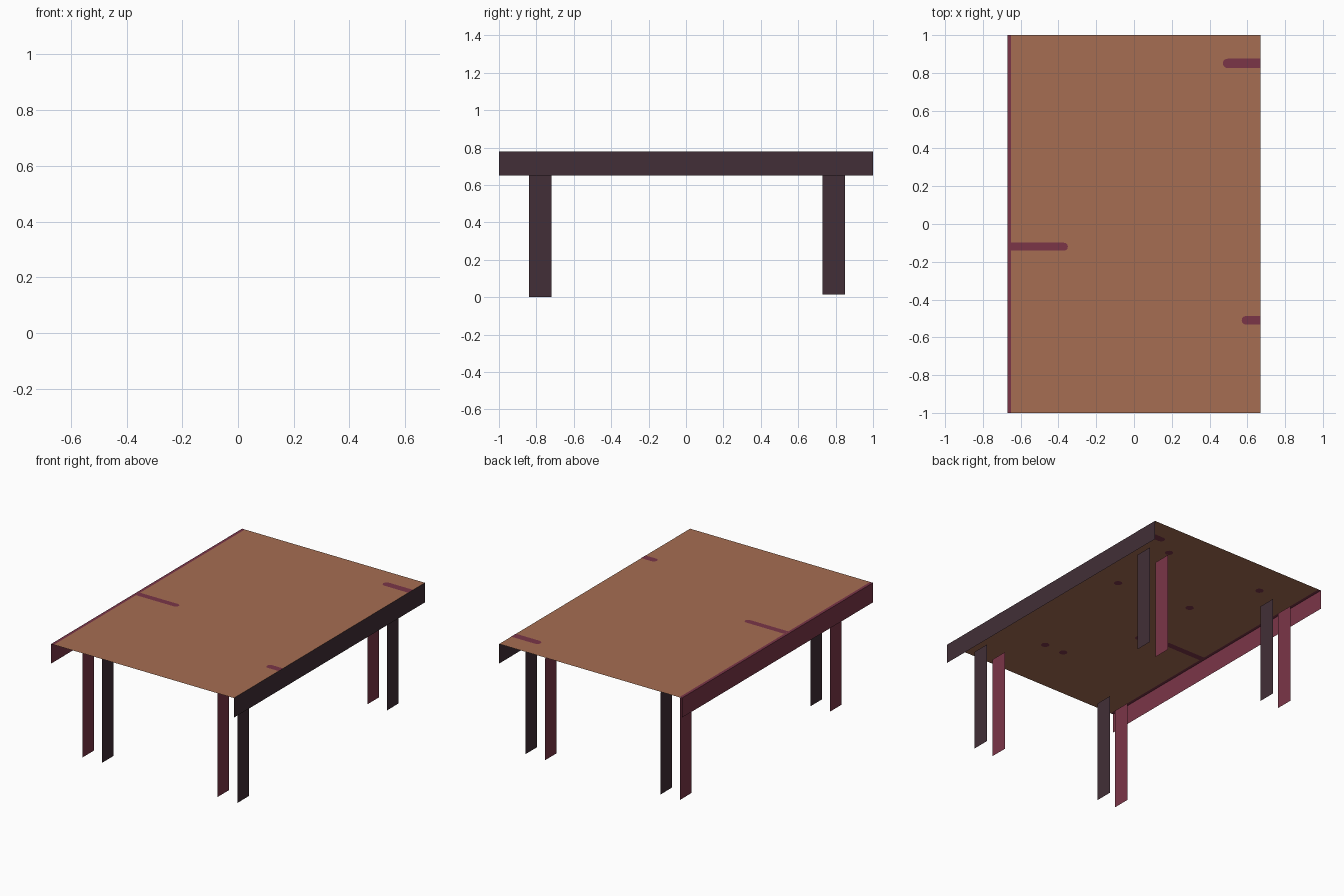
import bpy, bmesh, math

if "Cube" in bpy.data.objects:
    bpy.data.objects.remove(bpy.data.objects["Cube"])

def material(name, rgb):
    m = bpy.data.materials.new(name)
    m.diffuse_color = (*rgb, 1)
    m.use_nodes = True
    m.node_tree.nodes["Principled BSDF"].inputs["Base Color"].default_value = m.diffuse_color
    return m

BROWN = material("wood_brown", (0.38, 0.155, 0.085))
PLUM = material("plum", (0.197, 0.036, 0.064))
DARK = material("dark_umber", (0.054, 0.028, 0.038))

TOP = 0.78      # table height
HX = 0.67       # half width

def sheet(name, polys, mat):
    """One object made of flat single-sided polygons."""
    bm = bmesh.new()
    for pts in polys:
        bm.faces.new([bm.verts.new(p) for p in pts])
    me = bpy.data.meshes.new(name)
    bm.to_mesh(me)
    bm.free()
    me.materials.append(mat)
    ob = bpy.data.objects.new(name, me)
    bpy.context.collection.objects.link(ob)
    return ob

def flat(x0, x1, y0, y1, z):
    return [(x0, y0, z), (x1, y0, z), (x1, y1, z), (x0, y1, z)]

def upright(x, y0, y1, z0, z1, side):
    """Vertical panel facing +x (side 1) or -x (side -1)."""
    pts = [(x, y0, z0), (x, y1, z0), (x, y1, z1), (x, y0, z1)]
    return pts if side > 0 else pts[::-1]

def disc(x, y, r, z, n=12):
    return [(x + r * math.cos(2 * math.pi * i / n),
             y + r * math.sin(2 * math.pi * i / n), z) for i in range(n)]

def slot(tip, edge, y, r, z, n=6):
    """Strip from the table edge with a rounded inner tip."""
    s = 1 if edge > tip else -1
    pts = [(edge, y + r, z)]
    for i in range(n + 1):
        a = math.pi / 2 + math.pi * i / n
        pts.append((tip + s * (r + r * math.cos(a)), y + r * math.sin(a), z))
    pts.append((edge, y - r, z))
    return pts if s > 0 else pts[::-1]

# table top with a plum edging along the left
sheet("table_top", [flat(-0.65, HX, -1, 1, TOP)], BROWN)
sheet("left_edging", [flat(-HX, -0.65, -1, 1, TOP)], PLUM)

# side aprons
sheet("left_apron", [upright(-HX, -1, 1, 0.65, TOP, -1)], PLUM)
sheet("right_apron", [upright(HX, -1, 1, 0.65, TOP, 1)], DARK)

# legs: each is a pair of upright panels
for yname, y0, y1, z0 in (("front", -0.84, -0.72, 0.0), ("back", 0.73, 0.85, 0.015)):
    for xname, xa, xb in (("left", -0.55, -0.41), ("right", 0.437, 0.583)):
        leg = f"{yname}_{xname}_leg"
        sheet(leg + "_left_panel", [upright(xa, y0, y1, z0, 0.69, -1)], PLUM)
        sheet(leg + "_right_panel", [upright(xb, y0, y1, z0, 0.69, 1)], DARK)

# plum slots, seen on both sides of the top
for label, dz in (("upper", 0.001), ("lower", -0.001)):
    z = TOP + dz
    polys = [slot(-0.35, -0.65, -0.12, 0.021, z),
             slot(0.47, HX, 0.85, 0.025, z),
             slot(0.57, HX, -0.51, 0.023, z)]
    if dz < 0:
        polys = [p[::-1] for p in polys]
    sheet(label + "_slots", polys, PLUM)

# plum dots on the underside
dots = [(-0.38, 0.755), (0.35, 0.755), (-0.185, 0.315), (0.35, 0.265),
        (-0.185, -0.17), (0.06, -0.61), (0.205, -0.61)]
sheet("underside_dots", [disc(x, y, 0.026, TOP - 0.001)[::-1] for x, y in dots], PLUM)
